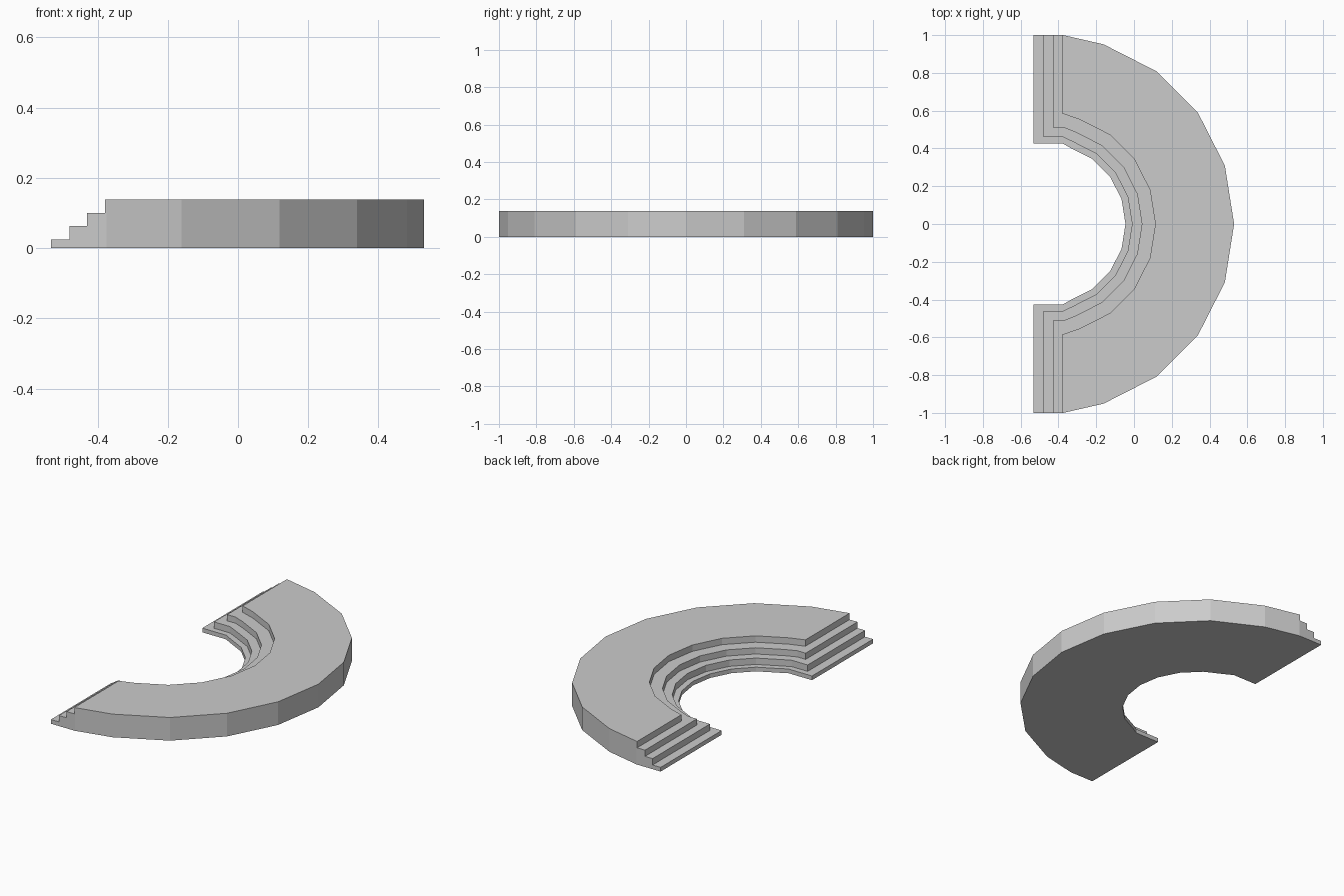
import bpy, bmesh
from math import sin, cos, radians

if "Cube" in bpy.data.objects:
    bpy.data.objects.remove(bpy.data.objects["Cube"])

CX = -0.47        # arc centre
FLAT = -0.375     # where the arcs meet the straight ends
# each step: end x, inner radius, top height
STEPS = [(-0.533, 0.425, 0.025), (-0.48, 0.46, 0.063),
         (-0.43, 0.512, 0.1), (-0.378, 0.583, 0.138)]
TOP = STEPS[-1][2]


def arc(r):
    pts = [(CX + r * cos(radians(a)), r * sin(radians(a))) for a in range(72, -73, -18)]
    return [(FLAT, r)] + pts + [(FLAT, -r)]


def inner_path(x, r):
    return [(x, 1), (x, r)] + arc(r) + [(x, -r), (x, -1)]


bm = bmesh.new()


def row(pts, z):
    return [bm.verts.new((x, y, z)) for x, y in pts]


def bridge(a, b):
    for i in range(len(a) - 1):
        bm.faces.new((a[i], a[i + 1], b[i + 1], b[i]))


# risers and treads along the inside and ends
rows, z0 = [], 0
for x, r, z in STEPS:
    rows += [row(inner_path(x, r), z0), row(inner_path(x, r), z)]
    z0 = z
for a, b in zip(rows, rows[1:]):
    bridge(a, b)

# outer wall
low, high = row(arc(1), 0), row(arc(1), TOP)
bridge(low, high)

# underside, top and stepped side ends
bm.faces.new(rows[0] + low[::-1])
bm.faces.new(rows[-1] + high[::-1])
for k in (0, -1):
    bm.faces.new([p[k] for p in rows] + [high[k], low[k]])

bmesh.ops.remove_doubles(bm, verts=bm.verts[:], dist=1e-5)
bmesh.ops.recalc_face_normals(bm, faces=bm.faces[:])
mesh = bpy.data.meshes.new("curved_stepped_platform")
bm.to_mesh(mesh)
bm.free()
platform = bpy.data.objects.new("curved_stepped_platform", mesh)
bpy.context.collection.objects.link(platform)
